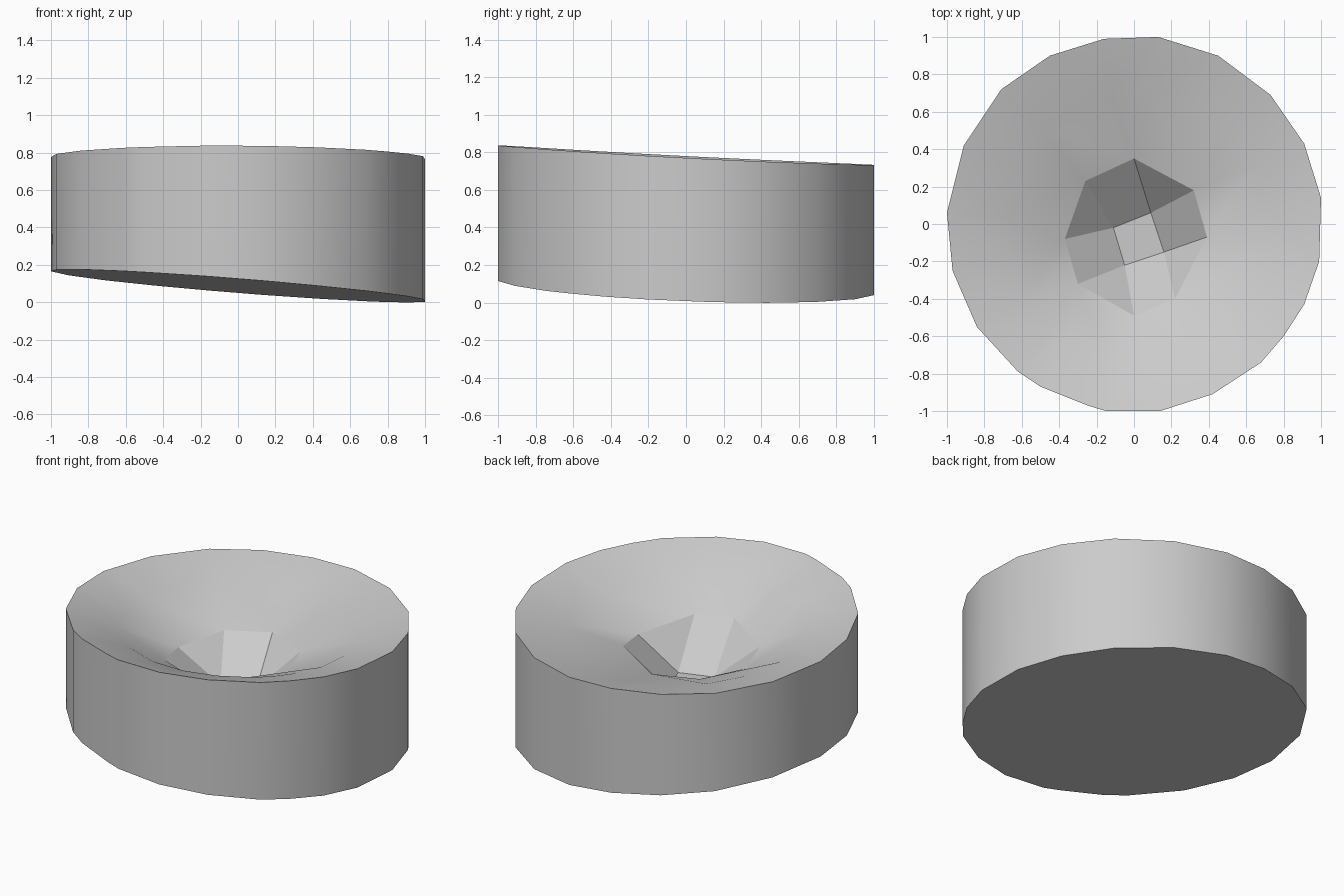
import bpy, bmesh, math

if "Cube" in bpy.data.objects:
    bpy.data.objects.remove(bpy.data.objects["Cube"], do_unlink=True)

# Single grey material
grey = bpy.data.materials.new("light_grey")
grey.use_nodes = True
colour = (0.6, 0.6, 0.6, 1.0)
grey.diffuse_color = colour
grey.node_tree.nodes["Principled BSDF"].inputs["Base Color"].default_value = colour

# Plan outline of the drum, counter-clockwise
OUTLINE = [(.99, -.2), (1, .14), (.91, .43), (.73, .69), (.45, .9), (.13, 1),
           (-.16, .99), (-.45, .9), (-.71, .72), (-.91, .42), (-1, .06),
           (-.97, -.25), (-.84, -.55), (-.62, -.79), (-.5, -.87), (-.25, -.97),
           (-.15, -1), (.14, -1), (.42, -.91), (.68, -.74), (.8, -.6), (.91, -.43)]
# Eight-sided break line of the funnel, then its four-sided floor
THROAT = [(.39, -.07, .53), (.32, .18, .57), (0, .35, .54), (-.26, .23, .53),
          (-.37, -.08, .51), (-.3, -.32, .54), (0, -.49, .58), (.22, -.4, .58)]
FLOOR = [(.16, -.15), (.09, .06), (-.11, -.02), (-.05, -.22)]
FLOOR_Z = .315


def bottom_z(x, y):
    return .088 - .08 * x - .038 * y


def rim_z(x, y):
    return .775 - .005 * x - .052 * y + .01 * y * y


bm = bmesh.new()


def ring(points):
    return [bm.verts.new(p) for p in points]


def quads(lower, upper):
    n = len(lower)
    for i in range(n):
        j = (i + 1) % n
        bm.faces.new((lower[i], lower[j], upper[j], upper[i]))


def angles(loop):
    a = [(math.atan2(v.co.y, v.co.x) + .25) % math.tau for v in loop]
    return a + [a[0] + math.tau]


def zip_loops(outer, inner):
    """Join two loops of different counts with triangles, by angle."""
    ao, ai = angles(outer), angles(inner)
    n, m, i, j = len(outer), len(inner), 0, 0
    while i < n or j < m:
        o, k = outer[i % n], inner[j % m]
        if j >= m or (i < n and ao[i + 1] <= ai[j + 1]):
            bm.faces.new((o, outer[(i + 1) % n], k))
            i += 1
        else:
            bm.faces.new((o, inner[(j + 1) % m], k))
            j += 1


base = ring([(x, y, bottom_z(x, y)) for x, y in OUTLINE])
rim = ring([(x, y, rim_z(x, y)) for x, y in OUTLINE])
slope = ring([(.7 * x, .7 * y, rim_z(x, y) * .6 + .22) for x, y in OUTLINE])
throat = ring(THROAT)
floor = ring([(x, y, FLOOR_Z) for x, y in FLOOR])

# Slanted underside, outer wall and funnel
bm.faces.new(base[::-1])
quads(base, rim)
quads(rim, slope)
zip_loops(slope, throat)

# Faceted throat down to the small floor
flat = [bm.faces.new(floor)]
for i in range(4):
    a, b = throat[2 * i - 1], throat[2 * i]
    flat.append(bm.faces.new((a, b, floor[i])))
    c = throat[2 * i + 1]
    flat.append(bm.faces.new((b, c, floor[(i + 1) % 4], floor[i])))

bmesh.ops.recalc_face_normals(bm, faces=bm.faces[:])
bm.faces.index_update()
flat_ids = [f.index for f in flat]

mesh = bpy.data.meshes.new("funnel_drum")
bm.to_mesh(mesh)
bm.free()
mesh.materials.append(grey)
drum = bpy.data.objects.new("funnel_drum", mesh)
bpy.context.collection.objects.link(drum)

# Smooth wall and funnel, flat throat facets
bpy.ops.object.select_all(action='DESELECT')
drum.select_set(True)
bpy.context.view_layer.objects.active = drum
bpy.ops.object.shade_smooth_by_angle(angle=math.radians(30))
for i in flat_ids:
    mesh.polygons[i].use_smooth = False
